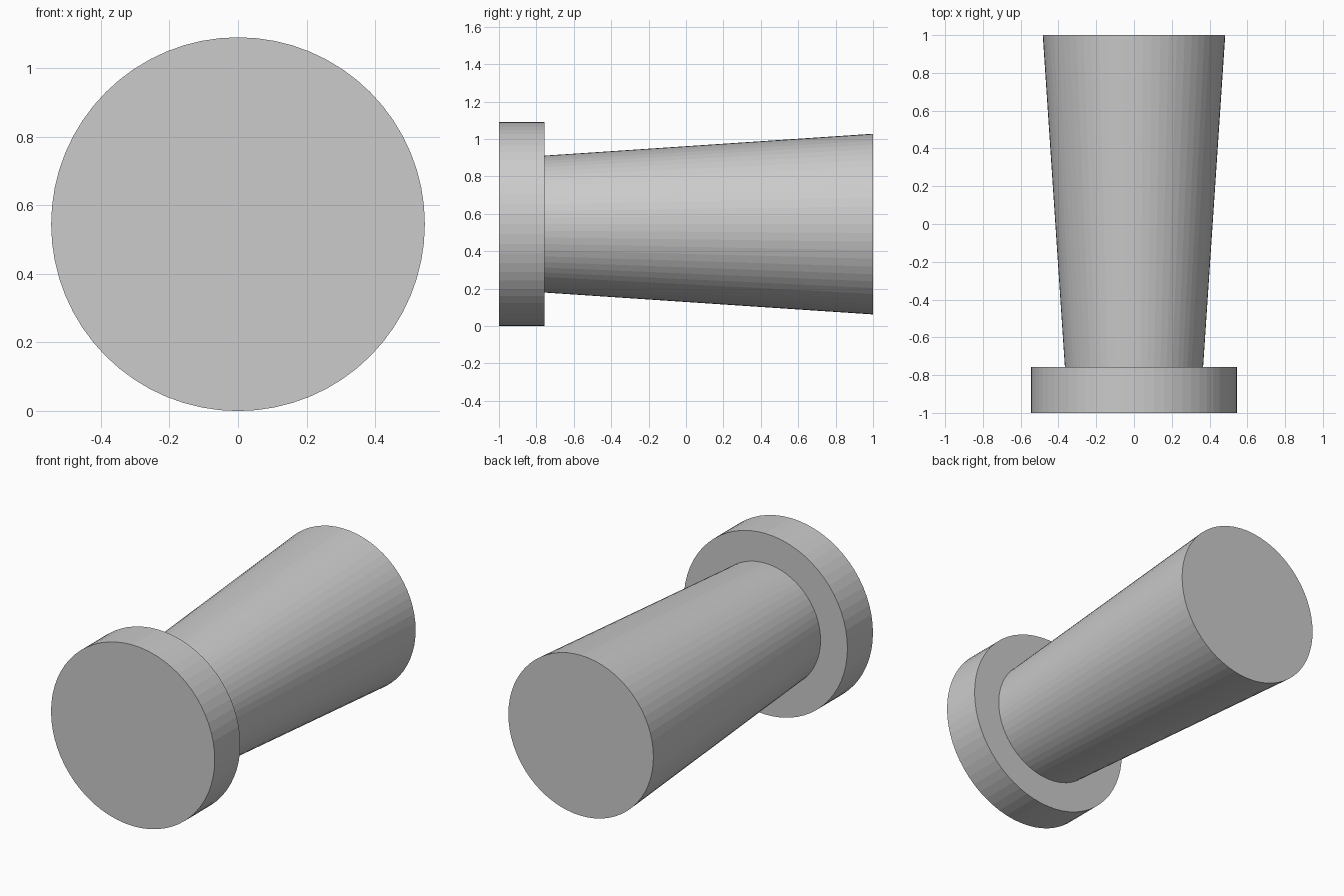
import bpy, bmesh, math

if "Cube" in bpy.data.objects:
    bpy.data.objects.remove(bpy.data.objects["Cube"])

SIDES = 64
AXIS_Z = 0.545

# Profile of the flanged, flaring plug: (y along the axis, radius)
profile = [(-1.0, 0.545), (-0.757, 0.545), (-0.757, 0.366), (1.0, 0.483)]

bm = bmesh.new()
rings = []
for y, r in profile:
    rings.append([bm.verts.new((r * math.sin(2 * math.pi * i / SIDES), y,
                                AXIS_Z + r * math.cos(2 * math.pi * i / SIDES)))
                  for i in range(SIDES)])

# Side walls and the flange shoulder
for a, b in zip(rings, rings[1:]):
    for i in range(SIDES):
        j = (i + 1) % SIDES
        bm.faces.new((a[i], a[j], b[j], b[i]))

# Flat end caps
bm.faces.new(rings[0])
bm.faces.new(rings[-1])
bmesh.ops.recalc_face_normals(bm, faces=bm.faces)

mesh = bpy.data.meshes.new("flanged_tapered_plug")
bm.to_mesh(mesh)
bm.free()
plug = bpy.data.objects.new("flanged_tapered_plug", mesh)
bpy.context.collection.objects.link(plug)
